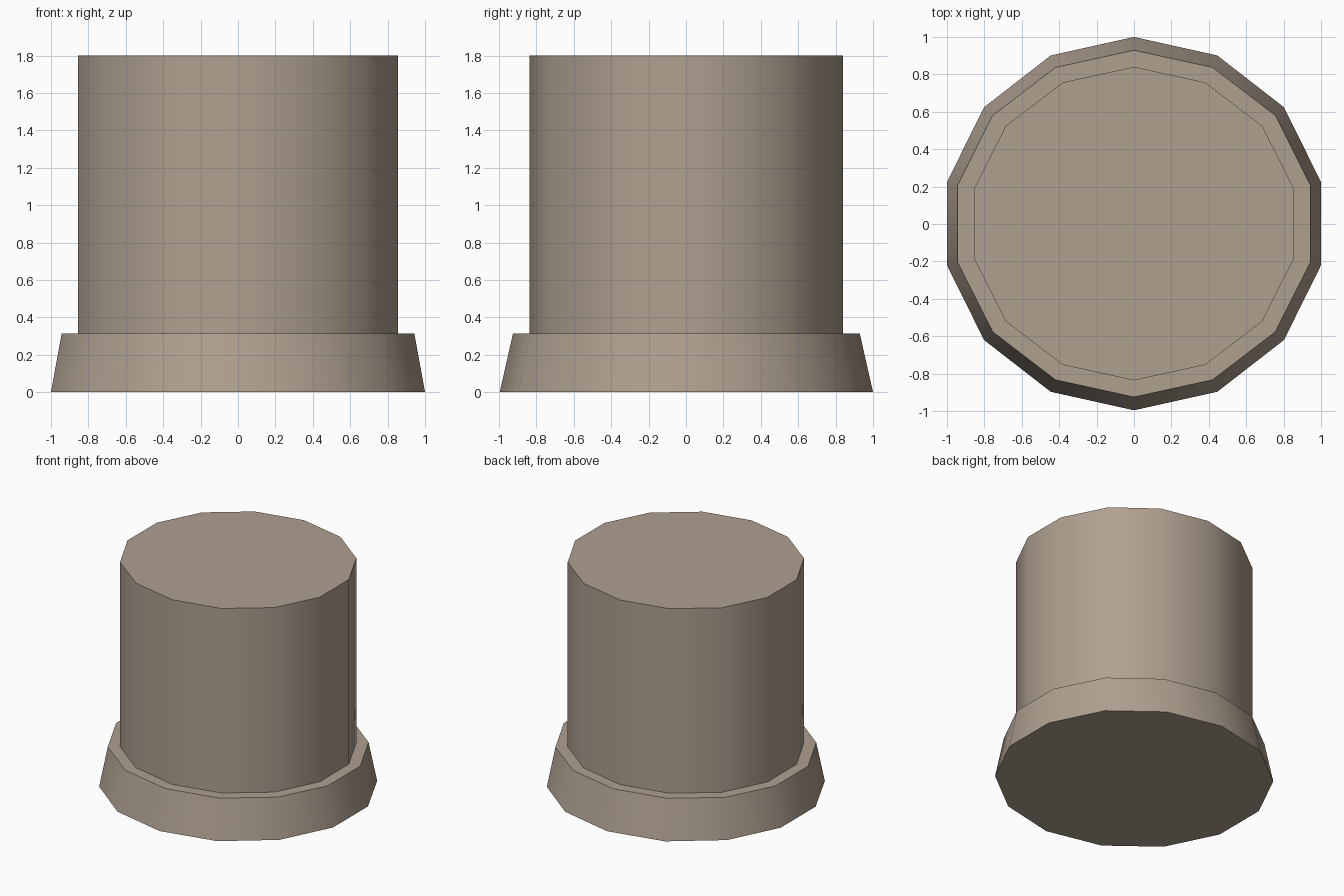
import bpy, bmesh, math

if "Cube" in bpy.data.objects:
    bpy.data.objects.remove(bpy.data.objects["Cube"])

SIDES = 14

stone = bpy.data.materials.new("warm_stone")
stone.diffuse_color = (0.43, 0.35, 0.28, 1)
stone.use_nodes = True
stone.node_tree.nodes["Principled BSDF"].inputs["Base Color"].default_value = stone.diffuse_color


def ring(bm, rx, ry, y0, z):
    # 14-sided ring with a corner on the y axis
    return [bm.verts.new((rx * math.sin(2 * math.pi * i / SIDES),
                          y0 + ry * math.cos(2 * math.pi * i / SIDES), z))
            for i in range(SIDES)]


def stepped_body(name, profile):
    bm = bmesh.new()
    rings = [ring(bm, *p) for p in profile]
    bm.faces.new(rings[0])
    bm.faces.new(rings[-1])
    for a, b in zip(rings, rings[1:]):
        for i in range(SIDES):
            j = (i + 1) % SIDES
            bm.faces.new((a[i], a[j], b[j], b[i]))
    bmesh.ops.recalc_face_normals(bm, faces=bm.faces)
    me = bpy.data.meshes.new(name)
    bm.to_mesh(me)
    bm.free()
    ob = bpy.data.objects.new(name, me)
    bpy.context.collection.objects.link(ob)
    me.materials.append(stone)
    bpy.ops.object.select_all(action='DESELECT')
    ob.select_set(True)
    bpy.context.view_layer.objects.active = ob
    bpy.ops.object.shade_smooth_by_angle(angle=math.radians(35))
    return ob


# flared foot, flat ledge and straight drum as one closed surface
stepped_body("pillar_drum", [
    (1.0257, 0.998, 0.002, 0.0),
    (0.967, 0.927, 0.002, 0.315),
    (0.877, 0.838, 0.002, 0.315),
    (0.877, 0.838, 0.002, 1.8),
])
